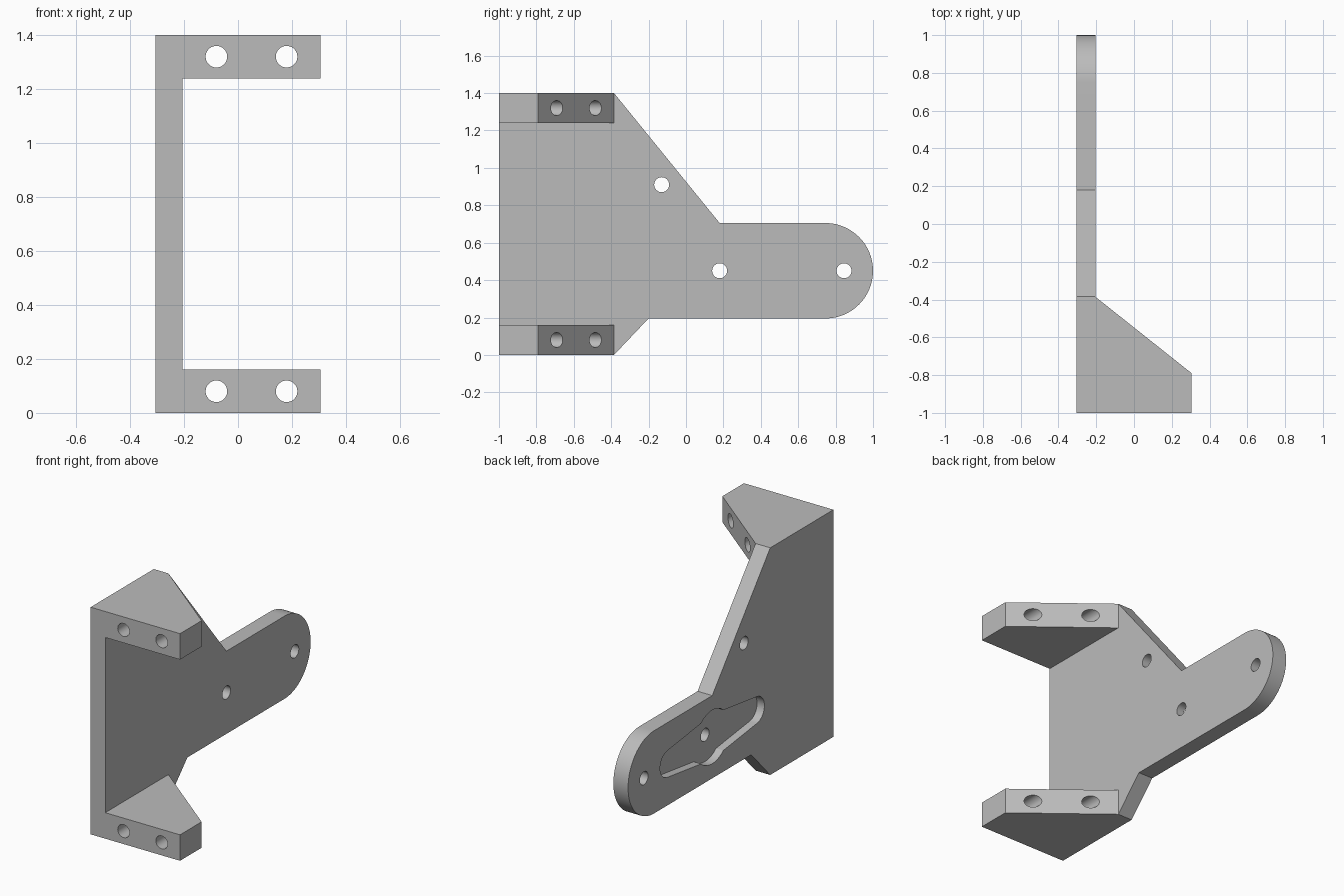
import bpy, bmesh
from math import sin, cos, radians
from mathutils import Vector

cube = bpy.data.objects.get("Cube")
if cube:
    bpy.data.objects.remove(cube, do_unlink=True)

grey = bpy.data.materials.new("plain grey")
grey.use_nodes = True
colour = (0.5, 0.5, 0.5, 1)
grey.diffuse_color = colour
grey.node_tree.nodes["Principled BSDF"].inputs["Base Color"].default_value = colour


def prism(name, points, sweep):
    """Close a planar outline and sweep it along a vector."""
    bm = bmesh.new()
    face = bm.faces.new([bm.verts.new(p) for p in points])
    swept = bmesh.ops.extrude_face_region(bm, geom=[face], use_keep_orig=True)
    verts = [v for v in swept["geom"] if isinstance(v, bmesh.types.BMVert)]
    bmesh.ops.translate(bm, verts=verts, vec=Vector(sweep))
    bmesh.ops.recalc_face_normals(bm, faces=bm.faces)
    mesh = bpy.data.meshes.new(name)
    bm.to_mesh(mesh)
    bm.free()
    mesh.materials.append(grey)
    obj = bpy.data.objects.new(name, mesh)
    bpy.context.collection.objects.link(obj)
    return obj


def arc(cx, cy, r, start, end, steps=24):
    angles = [radians(start + (end - start) * i / steps) for i in range(steps + 1)]
    return [(cx + r * cos(a), cy + r * sin(a)) for a in angles]


def combine(body, tool, operation):
    """Apply a boolean to the body and drop the helper."""
    mod = body.modifiers.new("boolean", "BOOLEAN")
    mod.operation, mod.solver, mod.object = operation, "EXACT", tool
    bpy.context.view_layer.objects.active = body
    bpy.ops.object.modifier_apply(modifier=mod.name)
    bpy.data.objects.remove(tool, do_unlink=True)


outer, inner, tip = -0.305, -0.205, 0.305
height, flange = 1.4, 0.16
arm_z, pivot_y = 0.45, 0.18

# Side plate with its rounded arm
side = [(-1, 0), (-0.385, 0), (-0.2, 0.195)]
side += arc(0.745, arm_z, 0.255, -90, 90, 40)
side += [(pivot_y, 0.705), (-0.385, height), (-1, height)]
bracket = prism("bracket", [(outer, y, z) for y, z in side], (inner - outer, 0, 0))

# Wedge-shaped mounting flanges at top and bottom
wedge = [(outer, -1), (tip, -1), (tip, -0.79), (inner, -0.385), (outer, -0.385)]
for z in (0, height - flange):
    combine(bracket, prism("flange", [(x, y, z) for x, y in wedge], (0, 0, flange)), "UNION")

# Pairs of screw holes through each flange
for z in (flange / 2, height - flange / 2):
    for x in (-0.08, 0.18):
        ring = arc(x, z, 0.04, 0, 350, 35)
        combine(bracket, prism("screw_cutter", [(a, -1.1, b) for a, b in ring], (0, 1, 0)),
                "DIFFERENCE")

# Shallow double-arm recess in the outer face
recess = arc(0.425, 0, 0.083, -84, 84) + arc(0, 0, 0.165, 49, 131)
recess += [(-y, -z) for y, z in recess]
combine(bracket, prism("recess_cutter",
                       [(outer - 0.05, pivot_y + y, arm_z + z) for y, z in recess],
                       (0.1, 0, 0)), "DIFFERENCE")

# Holes through the plate
for y, z in ((-0.13, 0.91), (pivot_y, arm_z), (0.845, arm_z)):
    ring = arc(y, z, 0.04, 0, 350, 35)
    combine(bracket, prism("plate_cutter", [(outer - 0.1, a, b) for a, b in ring], (0.3, 0, 0)),
            "DIFFERENCE")

bpy.ops.object.select_all(action="DESELECT")
bracket.select_set(True)
bpy.context.view_layer.objects.active = bracket
bpy.ops.object.shade_smooth_by_angle(angle=radians(30))
